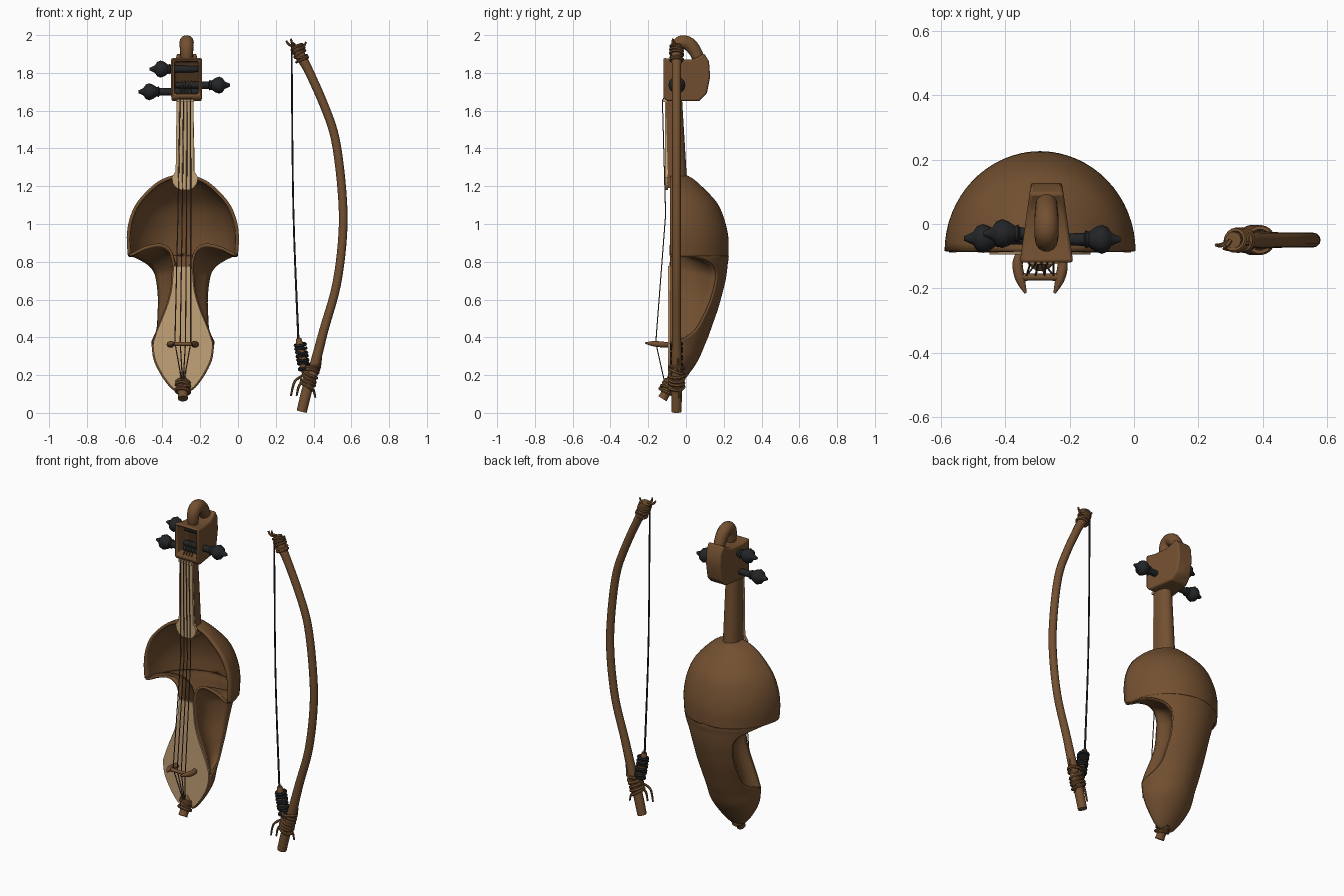
import bpy, bmesh, math, random
from math import sin, cos, pi, radians
from mathutils import Vector

random.seed(4)
if "Cube" in bpy.data.objects:
    bpy.data.objects.remove(bpy.data.objects["Cube"])

BODY_X, FRONT, HEAD_X, BOW_Y = -.292, -.085, -.272, -.05


def material(name, r, g, b):
    m = bpy.data.materials.new(name)
    m.use_nodes = True
    m.diffuse_color = (r, g, b, 1)
    m.node_tree.nodes["Principled BSDF"].inputs["Base Color"].default_value = (r, g, b, 1)
    return m


WOOD = material("brown wood", .17, .08, .03)
DARK = material("dark wood", .06, .028, .012)
PALE = material("pale wood", .55, .36, .19)
BLACK = material("black", .017, .018, .02)
STRING = material("string", .1, .065, .04)


def smooth(obj):
    bpy.ops.object.select_all(action='DESELECT')
    obj.select_set(True)
    bpy.context.view_layer.objects.active = obj
    bpy.ops.object.shade_smooth_by_angle(angle=radians(40))


def finish(name, bm, *mats):
    bmesh.ops.remove_doubles(bm, verts=bm.verts, dist=.0004)
    bmesh.ops.recalc_face_normals(bm, faces=bm.faces)
    mesh = bpy.data.meshes.new(name)
    bm.to_mesh(mesh)
    bm.free()
    obj = bpy.data.objects.new(name, mesh)
    bpy.context.collection.objects.link(obj)
    for m in mats:
        mesh.materials.append(m)
    smooth(obj)
    return obj


def spline(points, n=5):
    """Smooth path through tuples of any length."""
    out = []
    for i in range(len(points) - 1):
        quad = [points[max(0, min(len(points) - 1, i + k))] for k in (-1, 0, 1, 2)]
        for s in range(n):
            t = s / n
            out.append(tuple(b + .5 * t * (c - a + t * (2 * a - 5 * b + 4 * c - d + t * (3 * (b - c) + d - a)))
                             for a, b, c, d in zip(*quad)))
    return out + [tuple(points[-1])]


def loft(name, rows, mat, thick=0):
    bm = bmesh.new()
    grid = [[bm.verts.new(p) for p in row] for row in rows]
    for a, b in zip(grid, grid[1:]):
        for i in range(len(a) - 1):
            bm.faces.new((a[i], a[i + 1], b[i + 1], b[i]))
    obj = finish(name, bm, mat)
    if thick:
        mod = obj.modifiers.new("thickness", 'SOLIDIFY')
        mod.thickness, mod.offset = thick, 0
    return obj


def plate(name, half, x, y, depth, mat):
    """Flat board from a half outline of (width, height), mirrored about x."""
    bm = bmesh.new()
    outline = [(x + w, z) for w, z in half] + [(x - w, z) for w, z in reversed(half)]
    face = bm.faces.new([bm.verts.new((px, y, z)) for px, z in outline])
    new = bmesh.ops.extrude_face_region(bm, geom=[face])["geom"]
    bmesh.ops.translate(bm, vec=(0, depth, 0), verts=[v for v in new if isinstance(v, bmesh.types.BMVert)])
    return finish(name, bm, mat)


def tube(name, points, mat, curved=True, res=3):
    """Round rod through (x, y, z, radius) points."""
    pts = spline(points) if curved else points
    cu = bpy.data.curves.new(name, 'CURVE')
    cu.dimensions, cu.bevel_depth, cu.bevel_resolution, cu.use_fill_caps = '3D', 1, res, True
    sp = cu.splines.new('POLY')
    sp.points.add(len(pts) - 1)
    for p, (x, y, z, r) in zip(sp.points, pts):
        p.co, p.radius = (x, y, z, 1), r
    obj = bpy.data.objects.new(name, cu)
    bpy.context.collection.objects.link(obj)
    cu.materials.append(mat)
    bpy.ops.object.select_all(action='DESELECT')
    obj.select_set(True)
    bpy.context.view_layer.objects.active = obj
    bpy.ops.object.convert(target='MESH')
    smooth(bpy.context.object)


def wraps(name, start, end, count, radius, cord, mat, tilt=.25):
    """Slightly uneven rings of cord along a line."""
    a, b = Vector(start), Vector(end)
    for i in range(count):
        axis = (b - a).normalized() + Vector([random.uniform(-tilt, tilt) for _ in range(3)])
        bpy.ops.mesh.primitive_torus_add(location=a.lerp(b, i / (count - 1)), major_radius=radius,
                                         minor_radius=cord, major_segments=20, minor_segments=6,
                                         rotation=axis.to_track_quat('Z', 'Y').to_euler())
        obj = bpy.context.object
        obj.name = name
        obj.data.materials.append(mat)
        smooth(obj)


# Body sections: height, half width, back; in the notch also edge angle, front edge width and height
sections = [(1.255, .01, -.02), (1.24, .08, .02), (1.2, .15, .07), (1.11, .235, .155), (1.02, .275, .195),
            (.93, .288, .215), (.84, .283, .217), (.835, .282, .217, 15, .2, .875), (.82, .28, .217, 32, .12, .89),
            (.79, .274, .212, 47, .07, .86), (.75, .263, .208, 55, .05, .79), (.7, .25, .2, 57, .052, .74),
            (.62, .228, .18, 56, .06, .65), (.55, .207, .16, 52, .085, .56), (.45, .178, .125, 42, .13, .45),
            (.4, .165, .107, 25, .147, .4), (.36, .157, .09), (.28, .145, .055), (.2, .105, 0),
            (.14, .06, -.05), (.12, .03, -.07)]
rows = spline([s if len(s) > 3 else s + (0, s[1], s[0]) for s in sections], 4)
TIP, BELLY = 6 * 4, 16 * 4


def shell_point(row, t):
    z, w, back, edge = row[:4]
    edge = radians(max(0, edge))
    a = edge + (pi - 2 * edge) * t
    return Vector((BODY_X + w * cos(a), FRONT + (back - FRONT) * sin(a), z))


loft("body_shell", [[shell_point(r, i / 32) for i in range(33)] for r in rows], WOOD, .018)

# Concave side walls from the shell notch to the soundboard
for side, label in ((1, "left"), (-1, "right")):
    wall = []
    for r in rows[TIP:BELLY + 1]:
        a = shell_point(r, 0 if side > 0 else 1)
        b = Vector((BODY_X + side * r[4], FRONT, r[5]))
        hollow = Vector((-side * .18 * (a - b).length, 0, 0))
        wall.append([a.lerp(b, t / 10) + hollow * sin(pi * t / 10) for t in range(11)])
    loft(label + "_side_wall", wall, WOOD, .014)

# Soundboard
plate("soundboard", [(r[4], r[5]) for r in rows[TIP:] if r[5] < .785], BODY_X, FRONT - .01, .014, PALE)

# Neck with flat front and rounded back
neck = []
for z, w, front, back in ((1.19, .052, -.095, .01), (1.27, .05, -.096, .003), (1.68, .042, -.108, -.022)):
    ring = [(-.279 + w * cos(a), front + .035 + (back - front - .035) * sin(a), z)
            for a in [pi * i / 12 for i in range(13)]]
    neck.append([(-.279 + w, front, z)] + ring + [(-.279 - w, front, z), (-.279 + w, front, z)])
loft("neck", neck, WOOD)
plate("fingerboard", [(.044, 1.67), (.049, 1.28), (.07, 1.245), (.064, 1.215), (.045, 1.19), (.02, 1.18)],
      -.281, -.111, .016, PALE)

# Peg box: side profile widened towards the front, with a hollow front
profile = [(-.12, 1.88), (-.12, 1.67), (-.1, 1.65), (.07, 1.65), (.11, 1.69), (.128, 1.78), (.122, 1.86),
           (.095, 1.905), (.065, 1.885), (.03, 1.87), (-.06, 1.87)]
bm = bmesh.new()
sides = [[bm.verts.new((HEAD_X + s * (.083 - .14 * (y + .12)), y, z)) for y, z in profile] for s in (1, -1)]
for ring in sides:
    bm.faces.new(ring)
for i in range(len(profile)):
    j = (i + 1) % len(profile)
    bm.faces.new((sides[0][i], sides[0][j], sides[1][j], sides[1][i]))
bmesh.ops.recalc_face_normals(bm, faces=bm.faces)
mouth = min(bm.faces, key=lambda f: f.normal.y)
bmesh.ops.inset_individual(bm, faces=[mouth], thickness=.026)
bmesh.ops.inset_individual(bm, faces=[mouth], thickness=.003, depth=-.1)
mouth.material_index = 1
box = finish("peg_box", bm, WOOD, DARK)
bevel = box.modifiers.new("soft edges", 'BEVEL')
bevel.width, bevel.segments, bevel.limit_method = .01, 2, 'ANGLE'

# Curled finial
tube("finial", [(HEAD_X, y, z, r) for y, z, r in ((.09, 1.79, .03), (.065, 1.88, .033), (.025, 1.945, .037),
     (-.02, 1.962, .038), (-.048, 1.935, .036), (-.053, 1.89, .032), (-.05, 1.86, .025))], WOOD, res=5)

# Tuning pegs: rod, collar, bulb and pointed tip
for label, side, bulb, y, z in (("upper_right", -1, -.41, -.03, 1.82), ("lower_right", -1, -.47, -.045, 1.70),
                                ("left", 1, -.1, -.048, 1.735)):
    shape = ((-.055, .02), (-.05, .028), (-.04, .024), (-.02, .038), (0, .045), (.018, .038), (.03, .02),
             (.045, .013), (.058, .007))
    tube(label + "_peg", [(HEAD_X - side * .06, y, z, .016)] +
         [(bulb + side * d, y, z, r) for d, r in shape], BLACK, curved=False, res=4)

# Strings over the bridge to the tail
for i in range(4):
    o = (i - 1.5) / 1.5
    tube("string", [(HEAD_X + .025 * o, -.05, 1.76, .003), (-.279 + .028 * o, -.125, 1.655, .003),
                    (-.284 + .034 * o, -.108, 1.05, .003), (BODY_X + .042 * o, -.16, .372, .003),
                    (BODY_X + .006 * o, -.115, .17, .003)], STRING, curved=False, res=1)
plate("nut", [(.045, 1.66), (.045, 1.645)], -.279, -.124, .02, PALE)

# Bridge: crossbar and two horned legs
tube("bridge_bar", [(BODY_X + x, -.165, .365, r) for x, r in ((-.068, .014), (-.03, .011), (.03, .011),
     (.068, .014))], WOOD)
for side, label in ((1, "left"), (-1, "right")):
    tube(label + "_bridge_leg", [(BODY_X + side * x, y, z, r) for x, y, z, r in (
        (.06, -.09, .36, .014), (.07, -.125, .362, .016), (.062, -.17, .366, .015),
        (.045, -.215, .37, .004))], WOOD)

# Tail stub with cord
tube("tail_stub", [(BODY_X, -.06, .2, .03), (BODY_X, -.09, .14, .034), (BODY_X, -.11, .1, .026),
                   (BODY_X, -.125, .075, .027)], WOOD)
wraps("tail_cord", (BODY_X, -.082, .155), (BODY_X, -.105, .115), 4, .036, .009, WOOD)

# Bow stick and hair
tube("bow_stick", [(x, BOW_Y, z, r) for x, z, r in (
    (.337, .006, .027), (.365, .12, .028), (.392, .2, .028), (.455, .44, .024), (.522, .68, .023), (.555, .95, .023),
    (.55, 1.18, .023), (.515, 1.45, .023), (.455, 1.63, .023), (.37, 1.82, .024), (.33, 1.89, .028),
    (.308, 1.95, .026))], WOOD, res=4)
tube("bow_hair", [(.284, BOW_Y, 1.94, .005), (.293, BOW_Y, 1.08, .005), (.32, BOW_Y, .38, .006)], BLACK)

# Bow grip, windings and loose cord ends
tube("bow_frog", [(.385, BOW_Y, .13, .022), (.35, BOW_Y, .25, .024), (.328, BOW_Y, .35, .022),
                  (.322, BOW_Y, .395, .014)], WOOD)
wraps("frog_winding", (.35, BOW_Y, .24), (.33, BOW_Y, .36), 7, .027, .009, BLACK)
wraps("grip_cord", (.365, BOW_Y, .14), (.392, BOW_Y, .24), 6, .038, .009, WOOD, .35)
wraps("tip_cord", (.34, BOW_Y, 1.87), (.315, BOW_Y, 1.935), 5, .032, .008, WOOD)
for x, z, dx, dz in ((.35, .2, -.07, -.11), (.36, .17, -.05, -.08), (.37, .14, .04, -.06), (.4, .2, .04, .09),
                     (.31, 1.94, -.055, .03), (.32, 1.93, .04, .035), (.3, 1.95, -.02, .03)):
    y = BOW_Y + random.uniform(-.03, .03)
    tube("loose_cord", [(x, BOW_Y, z, .007), (x + .7 * dx, y, z + .3 * dz, .007), (x + dx, y, z + dz, .005)],
         WOOD, res=1)
